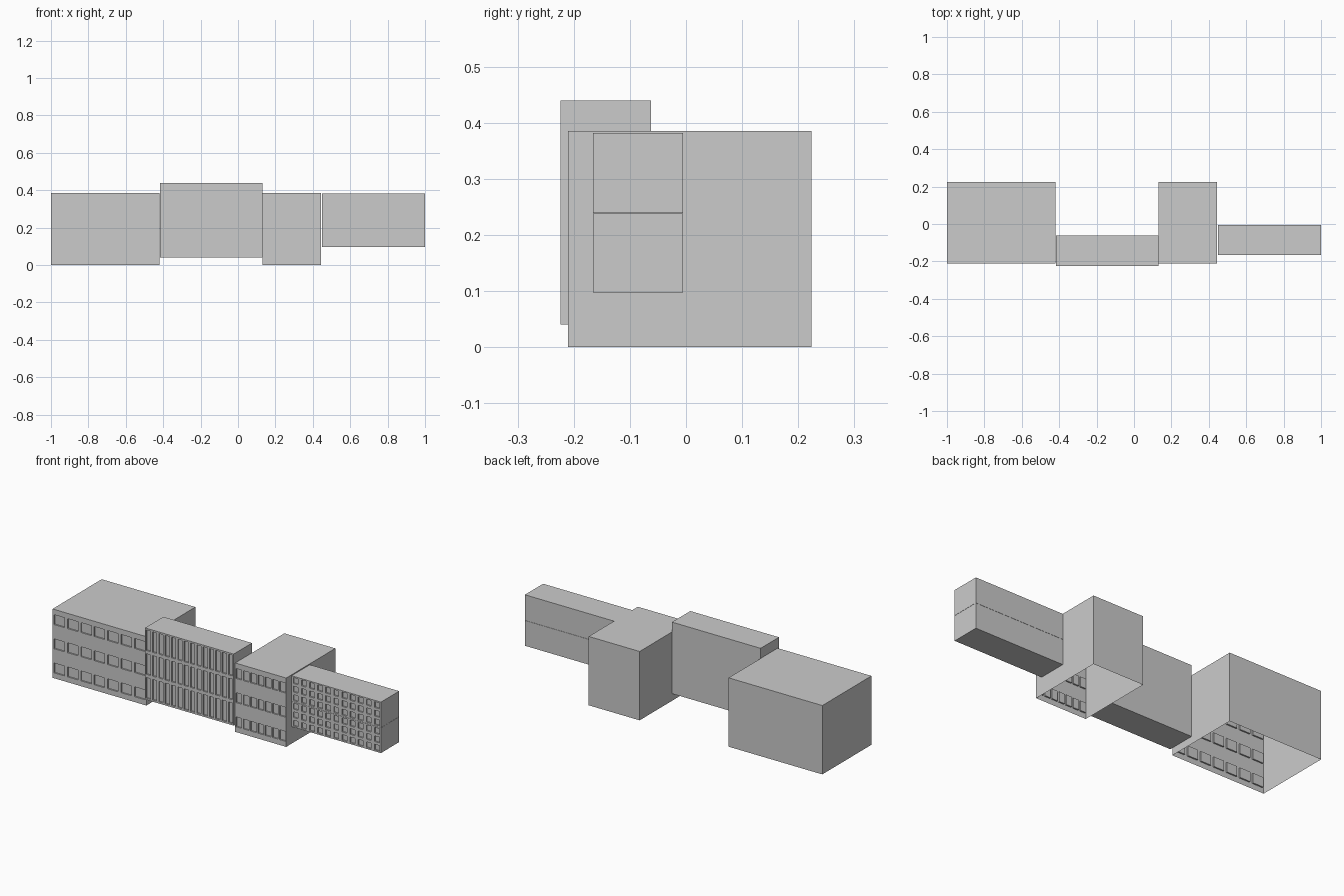
import bpy, bmesh
from mathutils import Vector

if "Cube" in bpy.data.objects:
    bpy.data.objects.remove(bpy.data.objects["Cube"])


def bands(lo, hi, n, pad_lo, pad_hi):
    """Equal bays from lo to hi; each opening is set in by fractions of its bay."""
    p = (hi - lo) / n
    return [(lo + p * (i + pad_lo), lo + p * (i + 1 - pad_hi)) for i in range(n)]


def block(name, x, y, z, cols, rows, depth, open_bottom=False):
    """Box whose front wall carries a grid of recessed windows."""
    bm = bmesh.new()
    bmesh.ops.create_cube(bm, size=1)
    for v in bm.verts:
        v.co = Vector([r[0] if c < 0 else r[1] for c, r in zip(v.co, (x, y, z))])

    # shell standing on the ground has no floor
    if open_bottom:
        floor = [f for f in bm.faces if f.normal.z < -0.9]
        bmesh.ops.delete(bm, geom=floor, context='FACES_ONLY')

    # score the window grid
    cuts = [((c, 0, 0), (1, 0, 0)) for pair in cols for c in pair]
    cuts += [((0, 0, c), (0, 0, 1)) for pair in rows for c in pair]
    for co, no in cuts:
        bmesh.ops.bisect_plane(bm, geom=bm.verts[:] + bm.edges[:] + bm.faces[:],
                               dist=1e-6, plane_co=co, plane_no=no)

    # push the panes back
    bm.normal_update()
    panes = []
    for f in bm.faces:
        c = f.calc_center_median()
        if (f.normal.y < -0.9 and any(a < c.x < b for a, b in cols)
                and any(a < c.z < b for a, b in rows)):
            panes.append(f)
    moved = bmesh.ops.extrude_discrete_faces(bm, faces=panes)['faces']
    bmesh.ops.translate(bm, vec=(0, depth, 0),
                        verts=list({v for f in moved for v in f.verts}))

    mesh = bpy.data.meshes.new(name)
    bm.to_mesh(mesh)
    bm.free()
    obj = bpy.data.objects.new(name, mesh)
    bpy.context.collection.objects.link(obj)
    return obj


# two deep pavilions with wide windows
pavilion_rows = [(b, b + 0.055) for b in (0.03, 0.165, 0.3)]
for name, x in (("left_pavilion", (-1.0, -0.42)), ("right_pavilion", (0.13, 0.445))):
    block(name, x, (-0.21, 0.224), (0, 0.385),
          bands(*x, 7, 0.11, 0.11), pavilion_rows, 0.008, open_bottom=True)

# central wing with tall narrow windows
x, z = (-0.418, 0.13), (0.04, 0.44)
block("central_wing", x, (-0.224, -0.062), z,
      bands(*x, 14, 0.17, 0.17), bands(*z, 3, 0.07, 0.07), 0.008)

# end wing: two stacked storeys blocks with small windows
x = (0.448, 1.0)
for name, z in (("end_wing_lower", (0.097, 0.238)), ("end_wing_upper", (0.239, 0.382))):
    block(name, x, (-0.166, -0.005), z,
          bands(*x, 11, 0.2, 0.2), bands(*z, 3, 0.16, 0.16), 0.008)
